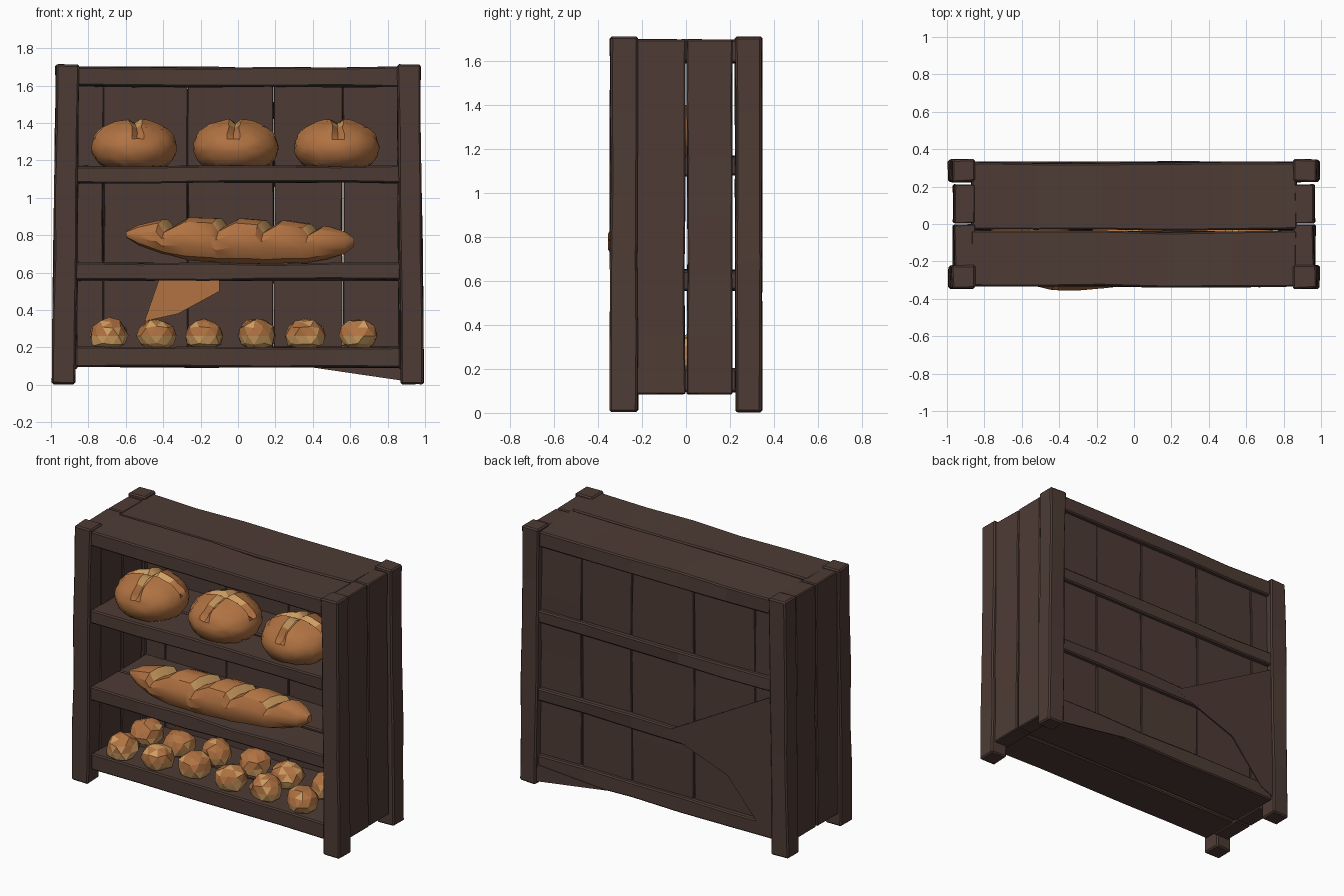
import bpy, bmesh, math, random
from mathutils import Vector

random.seed(4)
old = bpy.data.objects.get("Cube")
if old:
    bpy.data.objects.remove(old, do_unlink=True)


def material(name, rgb):
    m = bpy.data.materials.new(name)
    m.use_nodes = True
    m.diffuse_color = (*rgb, 1)
    bsdf = next(n for n in m.node_tree.nodes if n.type == 'BSDF_PRINCIPLED')
    bsdf.inputs["Base Color"].default_value = (*rgb, 1)
    bsdf.inputs["Roughness"].default_value = 0.7
    return m


wood = material("dark wood", (0.075, 0.044, 0.035))
crust = material("bread crust", (0.44, 0.17, 0.055))
crumb = material("pale crumb", (0.62, 0.34, 0.12))


def finish(name, bm, mats, smooth=None):
    bmesh.ops.recalc_face_normals(bm, faces=bm.faces)
    me = bpy.data.meshes.new(name)
    bm.to_mesh(me)
    bm.free()
    for m in mats:
        me.materials.append(m)
    ob = bpy.data.objects.new(name, me)
    bpy.context.collection.objects.link(ob)
    if smooth:
        bpy.ops.object.select_all(action='DESELECT')
        ob.select_set(True)
        bpy.context.view_layer.objects.active = ob
        bpy.ops.object.shade_smooth_by_angle(angle=math.radians(smooth))
    return ob


def board(name, x, y, z, wobble=0.006, bevel=0.008, cuts=4, shape=None):
    """Rough-hewn plank: a box cut along its longest side, wobbled and bevelled."""
    spans = (x, y, z)
    size = [b - a for a, b in spans]
    axis = size.index(max(size))
    bm = bmesh.new()
    bmesh.ops.create_cube(bm, size=1)
    for v in bm.verts:
        v.co = Vector([a + (c + 0.5) * (b - a) for (a, b), c in zip(spans, v.co)])
    along = [e for e in bm.edges
             if abs((e.verts[0].co - e.verts[1].co)[axis]) > 0.9 * size[axis]]
    bmesh.ops.subdivide_edges(bm, edges=along, cuts=cuts)
    for v in bm.verts:
        for i in range(3):
            v.co[i] += random.uniform(-wobble, wobble) * (0.4 if i == axis else 1)
        if shape:
            shape(v.co)
    hard = [e for e in bm.edges if len(e.link_faces) == 2 and e.calc_face_angle() > 1]
    bmesh.ops.bevel(bm, geom=hard, offset=bevel, segments=1, affect='EDGES')
    return finish(name, bm, [wood])


def plate(name, points, y, mat, thick=0.008):
    """Thin flat polygon standing in the xz plane."""
    bm = bmesh.new()
    f = bm.faces.new([bm.verts.new((px, y, pz)) for px, pz in points])
    ext = bmesh.ops.extrude_face_region(bm, geom=[f])
    for v in ext["geom"]:
        if isinstance(v, bmesh.types.BMVert):
            v.co.y += thick
    return finish(name, bm, [mat])


# Corner posts, leaning inwards, and the two planks on each side
for side, tag in ((1, "left"), (-1, "right")):
    def lean(co, s=side):
        co.x -= s * 0.02 * co.z / 1.7

    def span(a, b, s=side):
        return (a, b) if s > 0 else (-b, -a)

    for tag2, ys in (("front", (-0.345, -0.22)), ("back", (0.225, 0.345))):
        board(f"{tag2}_{tag}_post", span(0.872, 0.994), ys, (0.004, 1.713), 0.004, 0.009, 4, lean)

    def bow(co, s=side):
        co.x -= s * 0.01 * co.z / 1.7
        if abs(co.y) < 0.05:
            co.y *= 1 + 1.2 * max(0, 1 - abs(co.z - 0.75) / 0.5)
    board(f"{tag}_side_plank_front", span(0.86, 0.97), (-0.23, -0.004), (0.085, 1.7), 0.003, 0.006, 5, bow)
    board(f"{tag}_side_plank_back", span(0.86, 0.97), (0.004, 0.21), (0.085, 1.7), 0.003, 0.006, 5, bow)

# Top, shelves and floor, each from two long boards
for name, z in (("top", (1.595, 1.698)), ("upper_shelf", (1.08, 1.17)),
                ("lower_shelf", (0.56, 0.65)), ("floor", (0.095, 0.2))):
    front = -0.335 if name == "top" else -0.32
    board(name + "_front_board", (-0.87, 0.87), (front, -0.04), z)
    board(name + "_back_board", (-0.87, 0.87), (-0.03, 0.33), z)

# Upright boards of the back panel
seams = [-0.87, -0.72, -0.27, 0.19, 0.56, 0.87]
for i, (a, b) in enumerate(zip(seams, seams[1:])):
    board(f"back_panel_{i}", (a + 0.002, b - 0.002), (0.262, 0.3), (0.12, 1.66), 0.004, 0.004, 3)

# Split brace pieces at the lower back corners
plate("back_corner_brace", [(-0.07, 0.61), (-0.54, 0.44), (-0.78, 0.16), (-0.88, 0.12), (-0.88, 1.06)], 0.325, wood)
plate("back_foot_wedge", [(0.35, 0.1), (0.93, 0.015), (0.93, 0.14)], 0.325, wood)


def round_loaf(name, x, turn):
    """Domed loaf with a cross scored into its top."""
    bm = bmesh.new()
    bmesh.ops.create_cube(bm, size=2)
    bmesh.ops.subdivide_edges(bm, edges=bm.edges[:], cuts=9, use_grid_fill=True)
    score = []
    for v in bm.verts:
        c = Vector([math.tan(k * math.pi / 4) for k in v.co]).normalized()
        near = min(abs(c.x), abs(c.y))
        if c.z > 0.4:
            c *= 0.87 if near < 0.02 else 1.04 if near < 0.25 else 1
            if near < 0.02:
                score.append(v)
        v.co = Vector((c.x * 0.228, c.y * 0.22, max(0.1 + c.z * 0.15, 0)))
        v.co += Vector([random.uniform(-0.003, 0.003) for _ in range(3)])
    cut = set(score)
    for f in bm.faces:
        f.material_index = int(sum(v in cut for v in f.verts) >= 2 and f.calc_center_median().z > 0.21)
    ob = finish(name, bm, [crust, crumb], 32)
    ob.location = (x, -0.115, 1.168)
    ob.rotation_euler.z = turn


for i, x in enumerate((-0.555, -0.012, 0.528)):
    round_loaf(f"round_loaf_{i}", x, (0.1, -0.06, 0.04)[i])

# Long loaf: rings of (x, bottom, top, half width), with stepped slashes on top
rings = [(-0.6, 0.79, 0.82, 0.02), (-0.53, 0.745, 0.855, 0.07), (-0.39, 0.7, 0.885, 0.11),
         (-0.36, 0.695, 0.83, 0.115), (-0.25, 0.665, 0.895, 0.13), (-0.1, 0.655, 0.89, 0.135),
         (-0.07, 0.655, 0.84, 0.135), (0.02, 0.65, 0.89, 0.135), (0.14, 0.65, 0.88, 0.135),
         (0.17, 0.65, 0.83, 0.13), (0.25, 0.65, 0.88, 0.125), (0.38, 0.655, 0.86, 0.115),
         (0.41, 0.66, 0.815, 0.11), (0.47, 0.67, 0.85, 0.1), (0.57, 0.7, 0.82, 0.07),
         (0.62, 0.74, 0.785, 0.025)]
bm = bmesh.new()
sides = 12
loops = []
for x, lo, hi, w in rings:
    loop = []
    for k in range(sides):
        a = math.tau * (k + 0.5) / sides
        z = (lo + hi) / 2 + (hi - lo) / 2 * max(-1, min(1, 1.12 * math.sin(a)))
        slant = 0.05 * math.cos(a) if abs(x) < 0.5 else 0
        loop.append(bm.verts.new((x + slant, -0.2 + 0.12 * x + w * math.cos(a), z)))
    loops.append(loop)
for a, b in zip(loops, loops[1:]):
    for k in range(sides):
        n = (k + 1) % sides
        bm.faces.new((a[k], a[n], b[n], b[k]))
bm.faces.new(loops[0])
bm.faces.new(loops[-1])
bm.normal_update()
bmesh.ops.recalc_face_normals(bm, faces=bm.faces)
for f in bm.faces:
    inner = abs(f.calc_center_median().x) < 0.5
    f.material_index = int(inner and f.normal.x > 0.7 and f.normal.z > 0.1)
finish("long_loaf", bm, [crust, crumb], 30)

# Broken slab of crust hanging beneath the lower shelf
plate("crust_slab", [(-0.5, 0.34), (-0.32, 0.38), (-0.1, 0.5), (-0.1, 0.57), (-0.42, 0.57)], 0.05, crust)


def roll(name, x, y):
    """Faceted bun, crusty above and pale around the lower side."""
    bm = bmesh.new()
    bmesh.ops.create_icosphere(bm, subdivisions=2, radius=1)
    bmesh.ops.dissolve_limit(bm, angle_limit=0.15, verts=bm.verts[:], edges=bm.edges[:])
    for v in bm.verts:
        c = v.co * random.uniform(0.88, 1.06)
        v.co = (c.x * 0.107, c.y * 0.105, max(0.065 + c.z * 0.095, 0))
    bmesh.ops.triangulate(bm, faces=bm.faces[:])
    for f in bm.faces:
        low = f.calc_center_median().z < 0.07
        f.material_index = int(low or random.random() < 0.12)
    ob = finish(name, bm, [crust, crumb])
    ob.location = (x, y, 0.197)
    ob.rotation_euler.z = random.uniform(0, 6)


for row, y in (("front", -0.22), ("back", 0.02)):
    for i, x in enumerate((-0.69, -0.435, -0.18, 0.1, 0.36, 0.645)):
        roll(f"{row}_roll_{i}", x, y + random.uniform(-0.02, 0.02))
